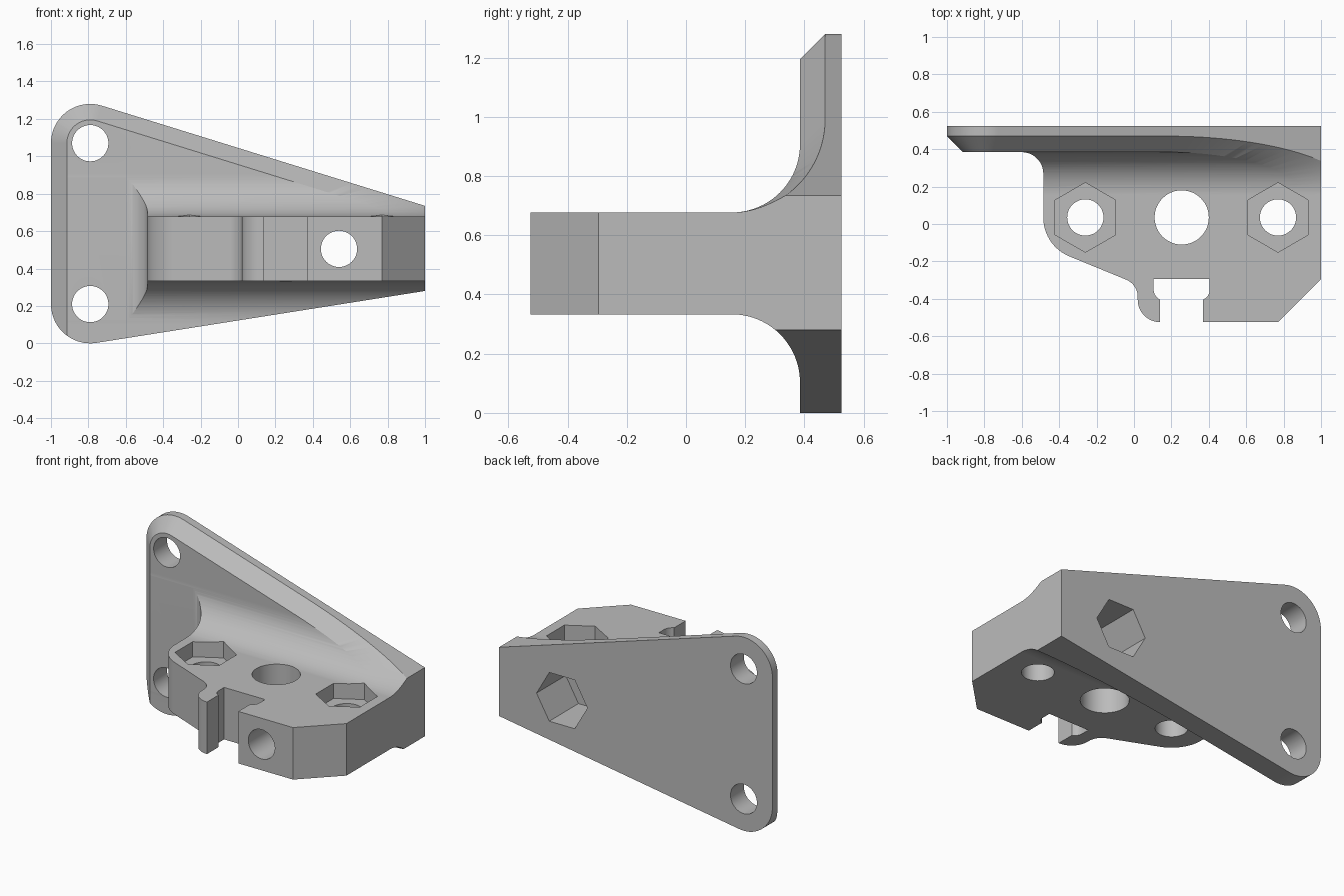
import bpy, bmesh
from math import sin, cos, atan2, asin, hypot, pi, radians

cube = bpy.data.objects.get("Cube")
if cube:
    bpy.data.objects.remove(cube, do_unlink=True)

grey = bpy.data.materials.new("plain grey")
grey.use_nodes = True
grey.diffuse_color = (0.5, 0.5, 0.5, 1)
grey.node_tree.nodes["Principled BSDF"].inputs["Base Color"].default_value = (0.5, 0.5, 0.5, 1)


def make_object(name, bm):
    bmesh.ops.recalc_face_normals(bm, faces=bm.faces)
    mesh = bpy.data.meshes.new(name)
    bm.to_mesh(mesh)
    bm.free()
    mesh.materials.append(grey)
    obj = bpy.data.objects.new(name, mesh)
    bpy.context.collection.objects.link(obj)
    return obj


def skin(name, rails):
    """Closed solid through rings of points; each rail is one lengthwise edge."""
    bm = bmesh.new()
    rows = [[bm.verts.new(p) for p in rail] for rail in rails]
    for a, b in zip(rows, rows[1:] + rows[:1]):
        for i in range(len(a) - 1):
            bm.faces.new((a[i], a[i + 1], b[i + 1], b[i]))
    bm.faces.new([r[0] for r in rows])
    bm.faces.new([r[-1] for r in rows])
    return make_object(name, bm)


def prism(name, outline, lo, hi, axis):
    """Extrude a 2D outline along one axis."""
    place = {"x": lambda p, t: (t, p[0], p[1]),
             "y": lambda p, t: (p[0], t, p[1]),
             "z": lambda p, t: (p[0], p[1], t)}[axis]
    return skin(name, [[place(p, lo), place(p, hi)] for p in outline])


def arc(cx, cy, r, start, end, n=20):
    return [(cx + r * cos(radians(start + (end - start) * i / n)),
             cy + r * sin(radians(start + (end - start) * i / n))) for i in range(n + 1)]


def ring(cx, cy, r, sides=48, turn=0):
    return arc(cx, cy, r, turn, turn + 360, sides)[:-1]


def combine(target, tool, operation):
    tool.hide_render = True
    mod = target.modifiers.new("cut", "BOOLEAN")
    mod.operation, mod.solver, mod.object = operation, "EXACT", tool
    bpy.context.view_layer.objects.active = target
    bpy.ops.object.modifier_apply(modifier=mod.name)
    bpy.data.objects.remove(tool, do_unlink=True)


# Main dimensions
BOTTOM, TOP = 0.333, 0.677
BACK, FACE = 0.525, 0.385
FILLET, CHAMFER, CORNER = 0.23, 0.085, 0.21
HOLE_X, LOW_Z, HIGH_Z = -0.79, 0.21, 1.07
ROOT = FACE - FILLET


def tangent_tilt(dx, dz):
    return atan2(-dz, dx) + asin(CORNER / hypot(dx, dz))


tilt = tangent_tilt(1 - HOLE_X, 0.735 - HIGH_Z)
low_tilt = tangent_tilt(1 - HOLE_X, LOW_Z - 0.28)

# T-shaped section: wall blended into the horizontal arm
section = ([(BACK, -0.2), (FACE, -0.2)]
           + arc(ROOT, BOTTOM - FILLET, FILLET, 0, 90)
           + [(-0.7, BOTTOM), (-0.7, TOP)]
           + arc(ROOT, TOP + FILLET, FILLET, -90, 0)
           + [(FACE, 1.5), (BACK, 1.5)])
bracket = prism("mounting_bracket", section, -1.3, 1.3, "x")

# Plan outline: wall, side blend, round boss, hooked slot, cut corner
slope = 247
plan = ([(1, 0.7), (-1.2, 0.7), (-1.2, 0.384)]
        + arc(-0.6, 0.269, 0.115, 90, 0)
        + arc(-0.26, 0.035, 0.225, 180, slope)
        + arc(-0.08, -0.39, 0.1, slope - 180, 0)
        + arc(0.14, -0.405, 0.12, 180, 270)
        + [(0.14, -0.405)] + arc(0.165, -0.35, 0.06, 230, 180, 6)
        + [(0.105, -0.295), (0.405, -0.295)]
        + arc(0.345, -0.35, 0.06, 0, -50, 6)
        + [(0.37, -0.405), (0.37, -0.525), (0.77, -0.525), (1, -0.295)])
combine(bracket, prism("plan_limit", plan, -0.5, 1.8, "z"), "INTERSECT")


# Wall outline: tapering plate with two rounded corners
def edge_x(z, inset):
    return HOLE_X + (CORNER - inset - (z - HIGH_Z) * cos(tilt)) / sin(tilt)


right_low = 0.28 + 0.2 * sin(low_tilt) / cos(low_tilt)
right_high = 0.735 - 0.2 * sin(tilt) / cos(tilt)
wall = (arc(HOLE_X, LOW_Z, CORNER, 270 + low_tilt * 180 / pi, 180)
        + arc(HOLE_X, HIGH_Z, CORNER, 180, 90 - tilt * 180 / pi)
        + [(1.2, right_high), (1.2, right_low)])
combine(bracket, prism("wall_limit", wall, -1, 1, "y"), "INTERSECT")


# Bevel along the left and upper wall edge, following the blend to the arm
def bevel_rail(inset):
    r = FILLET + CHAMFER - inset
    pts = [(-1 + inset, -0.3)] + arc(HOLE_X, HIGH_Z, CORNER - inset, 180, 90 - tilt * 180 / pi)
    rail = [(x, ROOT + r, z) for x, z in pts]
    for y, z in arc(ROOT, TOP + r, r, 0, -85, 30):
        rail.append((edge_x(z, inset), y, z))
    return rail


def flatten(rail):
    return [(x, 0, z) for x, y, z in rail]


outer, inner = bevel_rail(-0.03), bevel_rail(CHAMFER + 0.005)
combine(bracket, skin("bevel_cutter", [outer, flatten(outer), flatten(inner), inner]), "DIFFERENCE")

# Wall screw holes
for z in (LOW_Z, HIGH_Z):
    combine(bracket, prism("wall_hole", ring(HOLE_X, z, 0.097), -0.8, 0.8, "y"), "DIFFERENCE")

# Vertical holes, with hexagonal nut pockets on the outer pair
for x, r in ((-0.26, 0.097), (0.255, 0.145), (0.77, 0.097)):
    combine(bracket, prism("arm_hole", ring(x, 0.035, r), -0.3, 1.5, "z"), "DIFFERENCE")
for x in (-0.26, 0.77):
    combine(bracket, prism("nut_pocket", ring(x, 0.035, 0.186, 6, 30), TOP - 0.1, TOP + 0.25, "z"),
            "DIFFERENCE")

# Clamp screw hole from the front, with a hexagonal pocket in the back
combine(bracket, prism("clamp_hole", ring(0.54, 0.505, 0.097), -0.8, 0.8, "y"), "DIFFERENCE")
combine(bracket, prism("clamp_pocket", ring(0.54, 0.505, 0.186, 6), 0.22, 0.8, "y"), "DIFFERENCE")

# Smooth blends, sharp edges
bpy.ops.object.select_all(action="DESELECT")
bracket.select_set(True)
bpy.context.view_layer.objects.active = bracket
bpy.ops.object.shade_smooth_by_angle(angle=radians(20))
weighted = bracket.modifiers.new("even_shading", "WEIGHTED_NORMAL")
weighted.keep_sharp = True
